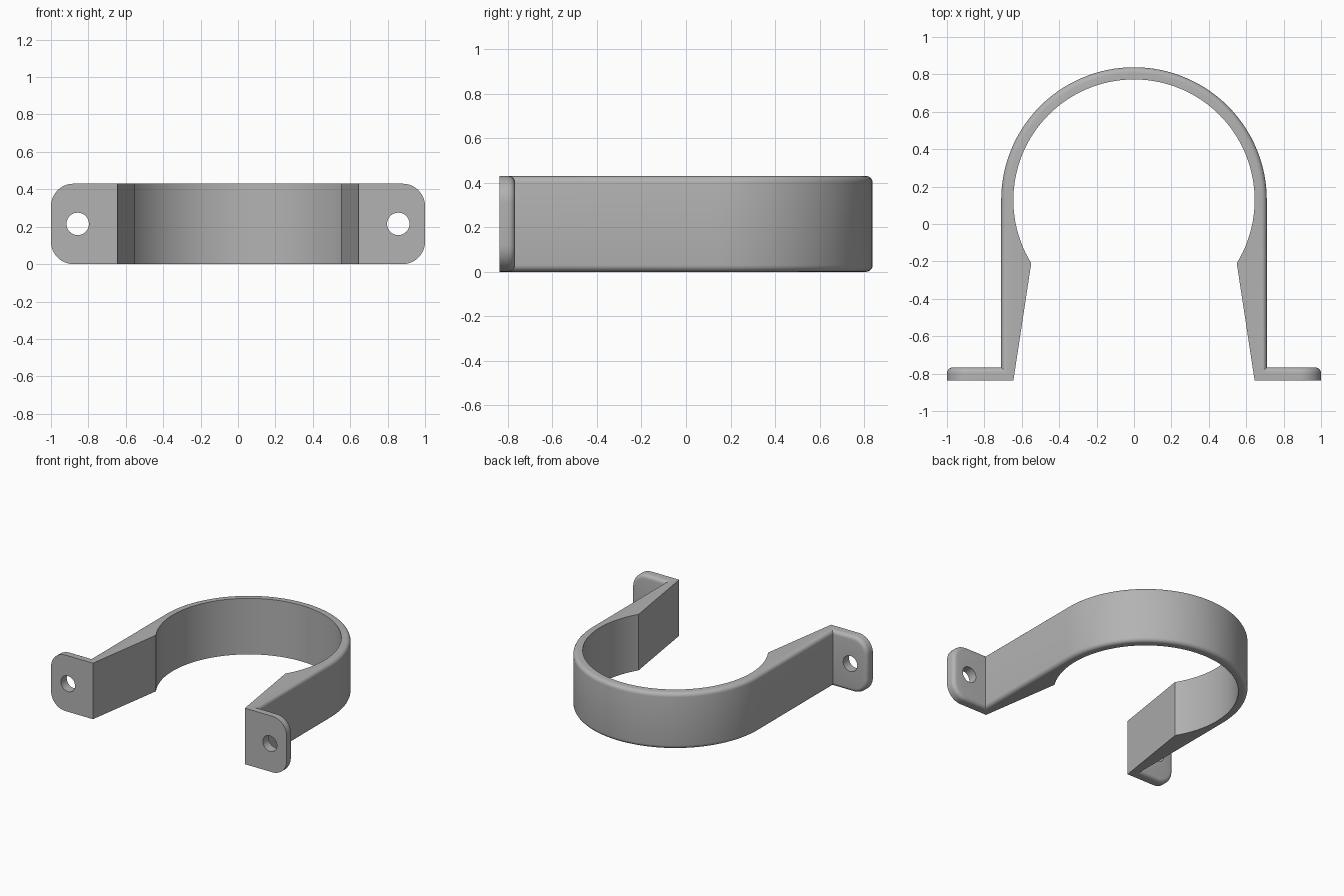
import bpy
import bmesh
from math import cos, sin, pi, atan2, hypot
from mathutils import Matrix

cube = bpy.data.objects.get("Cube")
if cube:
    bpy.data.objects.remove(cube, do_unlink=True)

HEIGHT = 0.43
CENTER_Y = 0.128
OUTER_R, INNER_R = 0.71, 0.645
FRONT, FLANGE_BACK = -0.838, -0.767
LIP_X, LIP_Y = 0.55, -0.21

grey = bpy.data.materials.new("plain grey")
grey.use_nodes = True
colour = (0.45, 0.45, 0.45, 1)
grey.diffuse_color = colour
grey.node_tree.nodes["Principled BSDF"].inputs["Base Color"].default_value = colour


def arc(radius, start, end, steps):
    return [(radius * cos(start + (end - start) * i / steps),
             CENTER_Y + radius * sin(start + (end - start) * i / steps))
            for i in range(steps + 1)]


def make_object(name, bm):
    mesh = bpy.data.meshes.new(name)
    bm.to_mesh(mesh)
    bm.free()
    mesh.materials.append(grey)
    obj = bpy.data.objects.new(name, mesh)
    bpy.context.collection.objects.link(obj)
    return obj


# Strap profile: left foot, outer arc, right foot, inner arc
foot = [(INNER_R, FRONT), (1, FRONT), (1, FLANGE_BACK), (OUTER_R, FLANGE_BACK)]
lip = atan2(LIP_Y - CENTER_Y, LIP_X)
profile = (foot + arc(OUTER_R, 0, pi, 64)
           + [(-x, y) for x, y in reversed(foot)]
           + arc(INNER_R, pi - lip, lip, 80))

bm = bmesh.new()
base = bm.faces.new([bm.verts.new((x, y, 0)) for x, y in profile])
top = bmesh.ops.extrude_face_region(bm, geom=[base])["geom"]
bmesh.ops.translate(bm, vec=(0, 0, HEIGHT),
                    verts=[v for v in top if isinstance(v, bmesh.types.BMVert)])
bmesh.ops.recalc_face_normals(bm, faces=bm.faces)


def level(edge):
    a, b = edge.verts
    return abs(a.co.z - b.co.z) < 1e-4


def on_outside(v):
    return v.co.y > -0.8 and hypot(v.co.x, max(v.co.y - CENTER_Y, 0)) > OUTER_R - 0.01


# Round the corners of the feet
corners = [e for e in bm.edges if level(e) and all(abs(v.co.x) > 0.99 for v in e.verts)]
bmesh.ops.bevel(bm, geom=corners, offset=0.12, offset_type='OFFSET',
                segments=10, profile=0.5, affect='EDGES')

# Soften the outside rim of the strap and the back rim of the feet
rim = [e for e in bm.edges if all(on_outside(v) for v in e.verts)
       and (level(e) or all(abs(v.co.x) > 0.75 for v in e.verts))]
bmesh.ops.bevel(bm, geom=rim, offset=0.03, offset_type='OFFSET',
                segments=5, profile=0.5, affect='EDGES')
strap = make_object("pipe_strap", bm)

# Screw holes through both feet
cutter_mesh = bmesh.new()
for side in (-1, 1):
    bmesh.ops.create_cone(
        cutter_mesh, cap_ends=True, segments=40, radius1=0.06, radius2=0.06, depth=0.3,
        matrix=Matrix.Translation((side * 0.857, -0.8, HEIGHT / 2)) @ Matrix.Rotation(pi / 2, 4, 'X'))
cutter = make_object("screw_hole_cutter", cutter_mesh)
cutter.hide_render = True

bpy.ops.object.select_all(action='DESELECT')
strap.select_set(True)
bpy.context.view_layer.objects.active = strap
holes = strap.modifiers.new("screw holes", 'BOOLEAN')
holes.operation = 'DIFFERENCE'
holes.solver = 'EXACT'
holes.object = cutter
bpy.ops.object.modifier_apply(modifier=holes.name)
bpy.data.objects.remove(cutter, do_unlink=True)

bpy.ops.object.shade_smooth_by_angle(angle=pi / 6)
